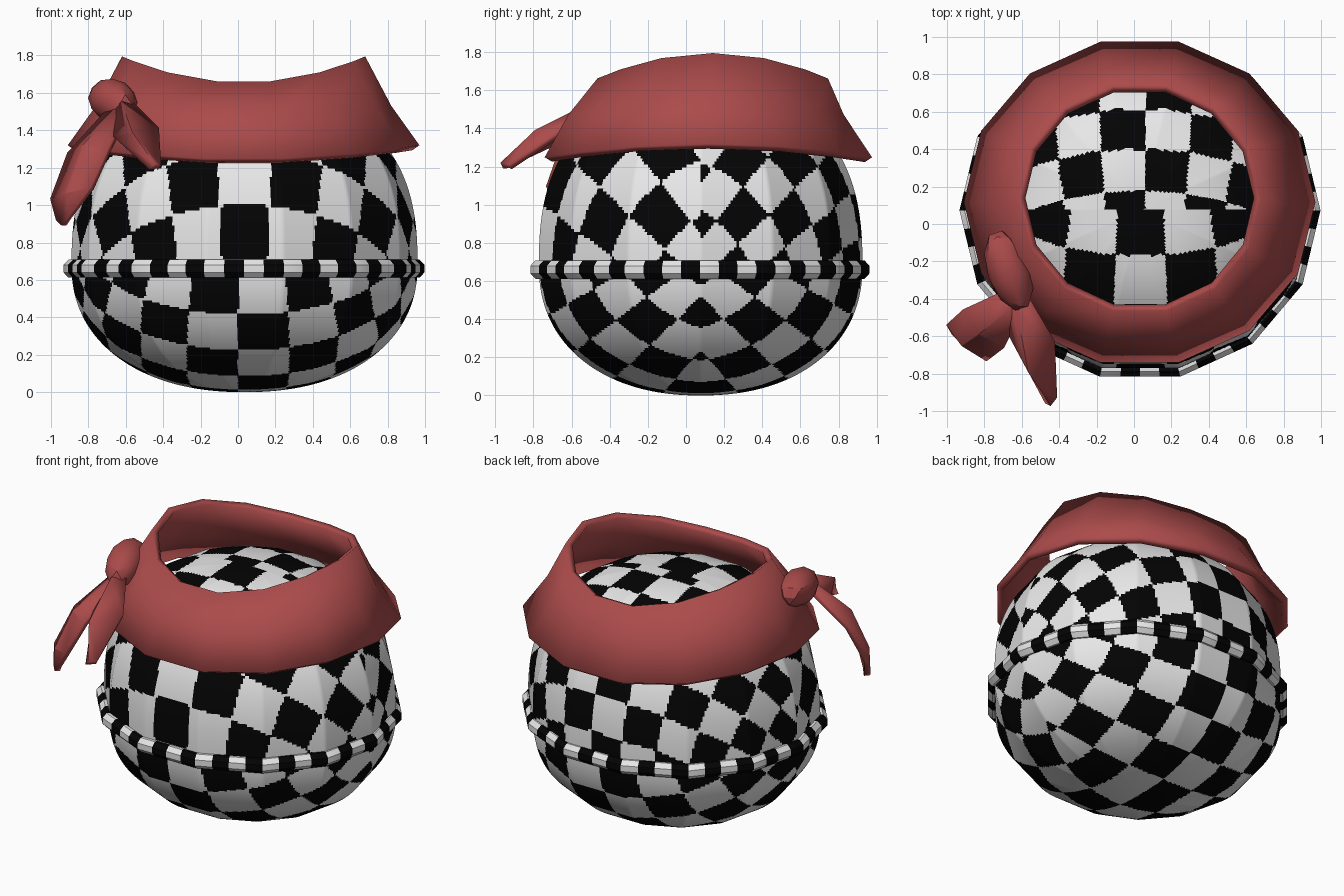
import bpy, bmesh, math
from mathutils import Vector

if "Cube" in bpy.data.objects:
    bpy.data.objects.remove(bpy.data.objects["Cube"])


def material(name, rgb):
    m = bpy.data.materials.new(name)
    m.diffuse_color = (*rgb, 1)
    m.use_nodes = True
    m.node_tree.nodes["Principled BSDF"].inputs["Base Color"].default_value = m.diffuse_color
    return m


WHITE = material("white", (0.8, 0.8, 0.8))
BLACK = material("black", (0.001, 0.001, 0.001))
RED = material("faded red", (0.41, 0.07, 0.07))


def make(name, bm, mats, angle=None):
    mesh = bpy.data.meshes.new(name)
    bmesh.ops.recalc_face_normals(bm, faces=bm.faces)
    bm.to_mesh(mesh)
    bm.free()
    for m in mats:
        mesh.materials.append(m)
    ob = bpy.data.objects.new(name, mesh)
    bpy.context.collection.objects.link(ob)
    if angle:
        bpy.ops.object.select_all(action='DESELECT')
        ob.select_set(True)
        bpy.context.view_layer.objects.active = ob
        bpy.ops.object.shade_smooth_by_angle(angle=math.radians(angle))
    return ob


def facet(a, n=14):
    """Radius factor that turns a circle into an n-sided polygon."""
    h = math.pi / n
    return math.cos(h) / math.cos(a % (2 * h) - h)


def is_black(n):
    """Checker on four quarter shells, each flattened around its own middle."""
    sy = -1 if n.y < 0 else 1
    sz = -1 if n.z < 0 else 1
    mid = Vector((0, sy, sz)).normalized()
    up = Vector((0, -sy, sz)).normalized()
    th = math.acos(max(-1, min(1, n.dot(mid))))
    k = th / max(math.sin(th), 1e-6)
    s = math.pi / 10
    u, v = k * n.x / s, k * n.dot(up) / s
    if sz > 0 and sy < 0:
        return (math.floor(u / 0.95 + 0.5) + math.floor(v + 2.4)) % 2 == 0
    if sz > 0:
        return (math.floor(u / 0.82 + 0.89) + math.floor((2.5 - v) / 0.82 + 0.55)) % 2 == 0
    return (math.floor(u / 0.95 + 0.13) + math.floor(v + 2.25)) % 2 == 1


# Checkered ball: a squarish dome above and a flatter bowl below
bm = bmesh.new()
bmesh.ops.create_uvsphere(bm, u_segments=392, v_segments=180, radius=1)
for f in bm.faces:
    f.material_index = int(is_black(f.calc_center_median().normalized()))
for v in bm.verts:
    d = v.co.normalized()
    p, c = (2.5, 0.92) if d.z >= 0 else (2.2, 0.68)
    k = (math.hypot(d.x, d.y) ** p + abs(d.z) ** p) ** (-1 / p)
    r = k * facet(math.atan2(d.y, d.x))
    v.co = (0.035 + 0.925 * d.x * r, 0.077 + 0.87 * d.y * r, 0.68 + c * d.z * k)
make("ball_body", bm, [WHITE, BLACK], 60)

# Checkered seam ring
bm = bmesh.new()
N, M = 56, 8
rows = []
for i in range(N):
    a = 2 * math.pi * i / N
    row = []
    for j in range(M):
        b = 2 * math.pi * (j + 0.5) / M
        r, q = 0.05 * math.cos(b), facet(a)
        row.append(bm.verts.new((0.032 + (0.919 + r) * q * math.cos(a),
                                 0.073 + (0.866 + r) * q * math.sin(a),
                                 0.66 + 0.052 * math.sin(b))))
    rows.append(row)
for i in range(N):
    for j in range(M):
        A, B = rows[i], rows[(i + 1) % N]
        f = bm.faces.new((A[j], B[j], B[(j + 1) % M], A[(j + 1) % M]))
        f.material_index = i % 2
make("seam_ring", bm, [WHITE, BLACK], 30)


def thicken(ob, t, offset):
    mod = ob.modifiers.new("thickness", 'SOLIDIFY')
    mod.thickness = t
    mod.offset = offset


# Neckerchief band: flared loops (centre y, radius x, radius y, z, side rise)
loops = [(0.117, 0.94, 0.88, 1.245, 0.075),
         (0.105, 0.79, 0.74, 1.47, 0.06),
         (0.14, 0.65, 0.62, 1.655, 0.14)]
bm = bmesh.new()
S = 14
rows = []
for cy, rx, ry, z, rise in loops:
    row = []
    for i in range(S):
        a = 2 * math.pi * i / S
        row.append(bm.verts.new((0.03 + rx * math.cos(a), cy + ry * math.sin(a),
                                 z + rise * math.cos(a) ** 2)))
    rows.append(row)
for lo, hi in zip(rows, rows[1:]):
    for i in range(S):
        j = (i + 1) % S
        bm.faces.new((lo[i], lo[j], hi[j], hi[i]))
thicken(make("neckerchief_band", bm, [RED], 35), 0.045, -1)

# Knot
bm = bmesh.new()
bmesh.ops.create_icosphere(bm, subdivisions=2, radius=1)
ang = math.atan2(-0.40, 0.14)
for v in bm.verts:
    x, y, z = v.co.x * 0.225, v.co.y * 0.115, v.co.z * 0.115
    v.co = (-0.67 + x * math.cos(ang) - y * math.sin(ang),
            -0.25 + x * math.sin(ang) + y * math.cos(ang),
            1.56 + z - 0.1 * x)
make("knot", bm, [RED], 25)


def tail(name, strips):
    bm = bmesh.new()
    grid = [[bm.verts.new(p) for p in row] for row in strips]
    for A, B in zip(grid, grid[1:]):
        for i in range(len(A) - 1):
            bm.faces.new((A[i], A[i + 1], B[i + 1], B[i]))
    thicken(make(name, bm, [RED], 25), 0.035, 0)


# Two hanging scarf ends
tail("long_tail", [
    [(-0.70, -0.36, 1.49), (-0.65, -0.44, 1.50), (-0.60, -0.47, 1.46)],
    [(-0.90, -0.45, 1.27), (-0.82, -0.58, 1.31), (-0.69, -0.65, 1.29)],
    [(-0.99, -0.53, 1.03), (-0.91, -0.64, 1.06), (-0.78, -0.72, 1.09)],
    [(-0.96, -0.58, 0.92), (-0.93, -0.61, 0.89), (-0.90, -0.64, 0.93)]])
tail("short_tail", [
    [(-0.66, -0.41, 1.48), (-0.62, -0.46, 1.54), (-0.56, -0.40, 1.53)],
    [(-0.65, -0.60, 1.36), (-0.56, -0.78, 1.38), (-0.43, -0.62, 1.40)],
    [(-0.46, -0.95, 1.19), (-0.44, -0.96, 1.21), (-0.42, -0.92, 1.20)]])
